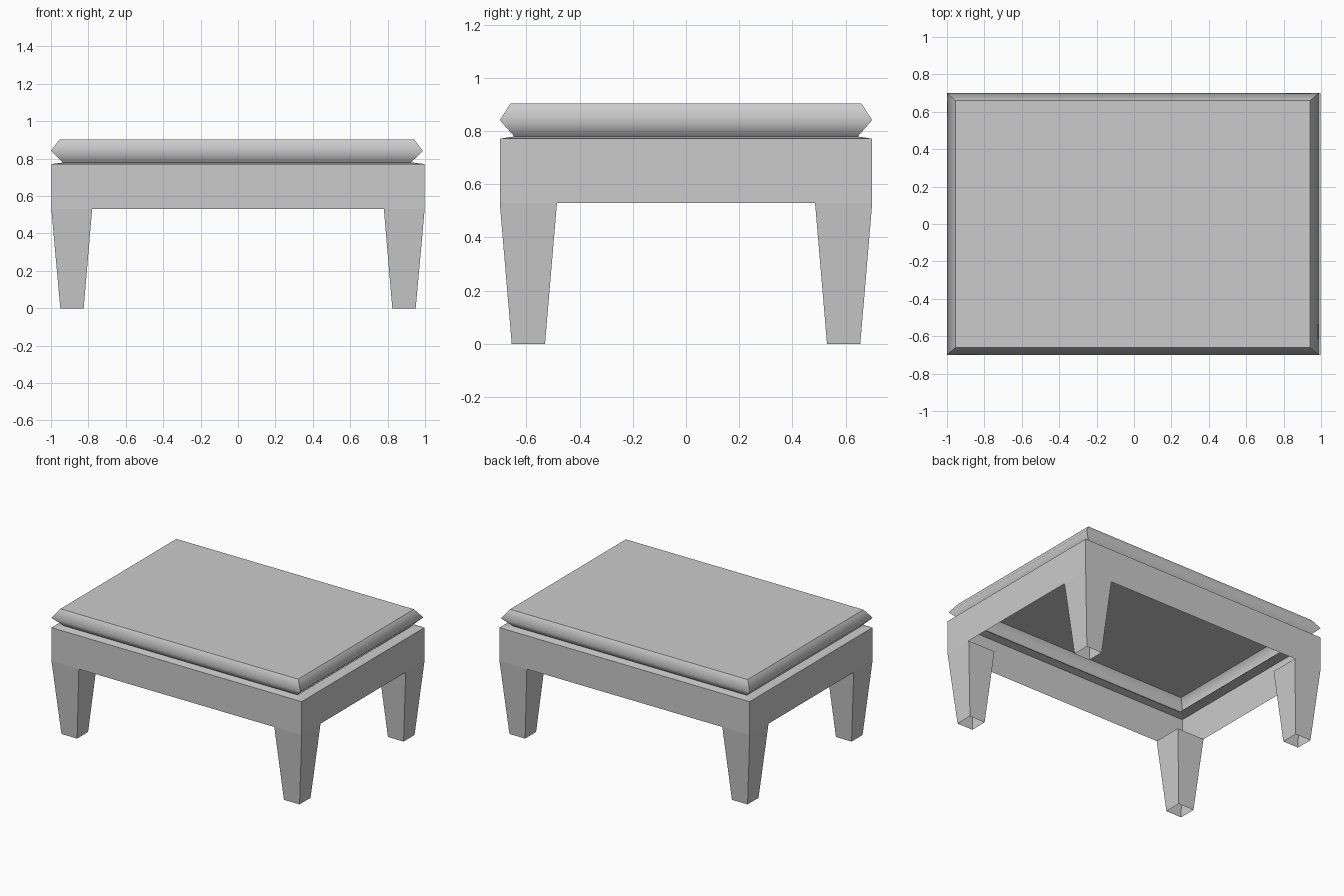
import bpy, bmesh

if "Cube" in bpy.data.objects:
    bpy.data.objects.remove(bpy.data.objects["Cube"])


def make_object(name, bm):
    bmesh.ops.recalc_face_normals(bm, faces=bm.faces)
    mesh = bpy.data.meshes.new(name)
    bm.to_mesh(mesh)
    bm.free()
    obj = bpy.data.objects.new(name, mesh)
    bpy.context.collection.objects.link(obj)
    return obj


def loft(name, rings, cap_last=False, soft_rings=()):
    """Skin rectangles (x0, x1, y0, y1, z); edges on soft rings stay smooth."""
    bm = bmesh.new()
    loops = []
    for x0, x1, y0, y1, z in rings:
        corners = ((x0, y0), (x1, y0), (x1, y1), (x0, y1))
        loops.append([bm.verts.new((x, y, z)) for x, y in corners])
    for a, b in zip(loops, loops[1:]):
        for i in range(4):
            j = (i + 1) % 4
            bm.faces.new((a[i], a[j], b[j], b[i]))
    if cap_last:
        bm.faces.new(loops[-1])
    soft = {v for k in soft_rings for v in loops[k]}
    bm.normal_update()
    for f in bm.faces:
        f.smooth = True
    for e in bm.edges:
        same_ring = abs(e.verts[0].co.z - e.verts[1].co.z) < 1e-5
        e.smooth = same_ring and all(v in soft for v in e.verts)
    return make_object(name, bm)


def centred(hx, hy, z, cx=0.0):
    return (cx - hx, cx + hx, -hy, hy, z)


# Cushion: hollow underneath, pointed side profile
loft("cushion",
     [centred(0.928, 0.643, 0.777, -0.006),
      centred(0.994, 0.700, 0.841, -0.006),
      centred(0.948, 0.660, 0.903, -0.006)],
     cap_last=True, soft_rings=(1,))

# Apron: thin walls with a narrow, slightly sloping ledge under the cushion
loft("apron",
     [centred(0.998, 0.70, 0.53),
      centred(0.998, 0.70, 0.771),
      centred(0.928, 0.643, 0.78)])

# Legs: tapered hollow tubes, mirrored to all four corners
legs = loft("legs",
            [(0.78, 0.998, 0.485, 0.70, 0.53),
             (0.825, 0.95, 0.53, 0.655, 0.0)])
mirror = legs.modifiers.new("mirror", 'MIRROR')
mirror.use_axis = (True, True, False)
mirror.use_mirror_merge = False
